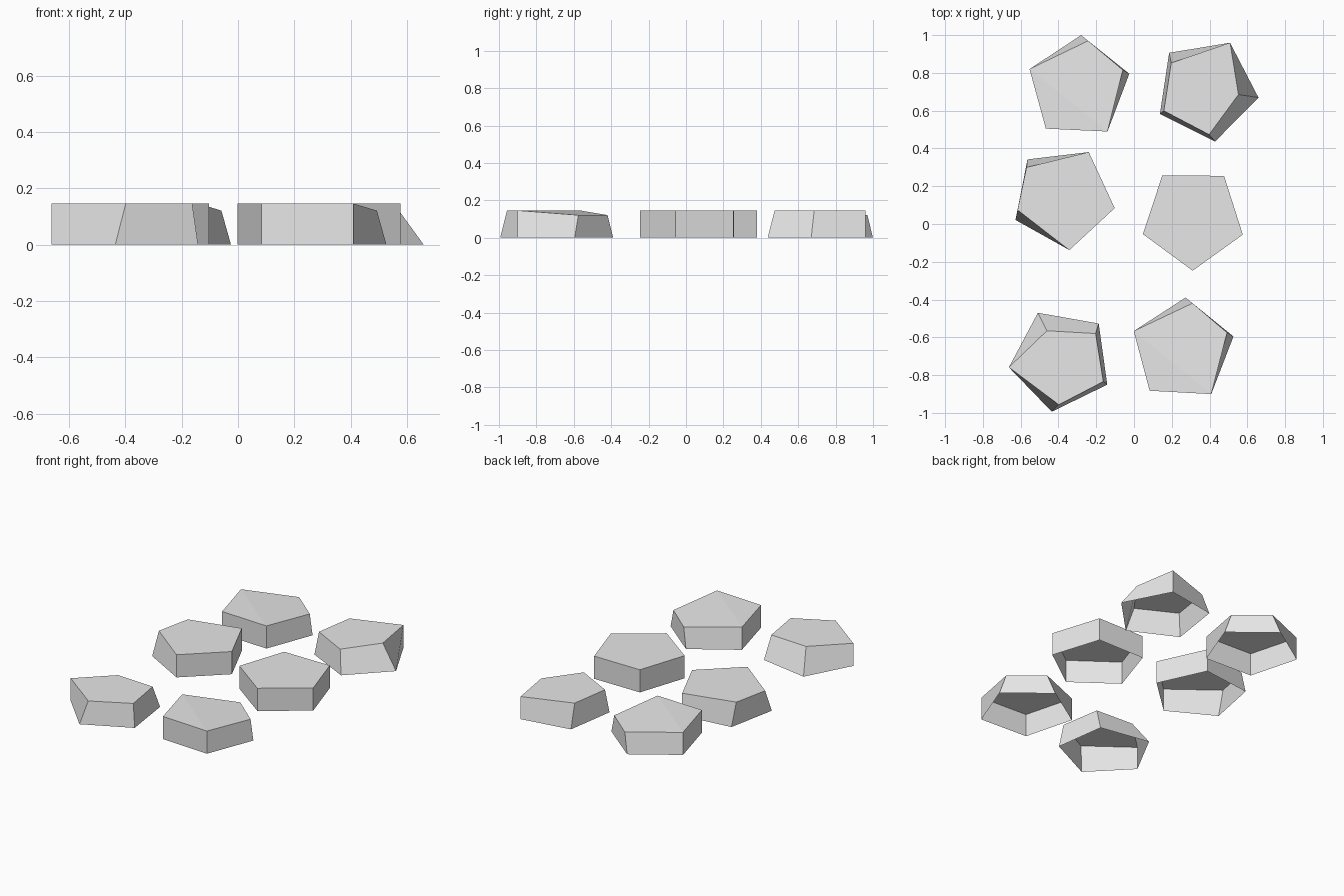
import bpy, bmesh, math

if "Cube" in bpy.data.objects:
    bpy.data.objects.remove(bpy.data.objects["Cube"])

HEIGHT = 0.146
RADIUS = 0.278
SIDES = 5

stone_mat = bpy.data.materials.new("stone_grey")
stone_mat.diffuse_color = (0.8, 0.8, 0.8, 1)
stone_mat.use_nodes = True
stone_mat.node_tree.nodes["Principled BSDF"].inputs["Base Color"].default_value = stone_mat.diffuse_color

# chipped pair of corners shared by two stones: corner -> (dx, dy, dz) of the top rim
CHIPPED = {1: (0.037, -0.03, -0.025), 2: (-0.034, 0.02, -0.025)}

# name, centre x, centre y, angle of first corner, top rim shifts
STONES = [
    ("stone_back_left", -0.293, 0.722, 159.3, CHIPPED),
    ("stone_back_right", 0.384, 0.711, 207.4,
     {0: (0.021, 0.016, 0), 1: (0.011, -0.053, 0), 3: (-0.106, 0.016, 0), 4: (-0.032, 0.037, 0)}),
    ("stone_middle_left", -0.375, 0.138, 204.8,
     {0: (0.011, 0.053, 0), 1: (-0.005, -0.042, 0)}),
    ("stone_middle_right", 0.312, 0.031, 197.7, {}),
    ("stone_front_left", -0.387, -0.720, 188.0,
     {1: (0.048, -0.095, 0), 2: (-0.016, -0.053, 0), 3: (-0.021, 0.016, 0), 4: (0.037, 0.037, 0)}),
    ("stone_front_right", 0.258, -0.667, 158.9, CHIPPED),
]


def paving_stone(name, cx, cy, angle, shifts):
    """Five-sided stone, open underneath, with individually worn top corners."""
    bm = bmesh.new()
    base, top = [], []
    for i in range(SIDES):
        a = math.radians(angle - i * 360 / SIDES)   # clockwise seen from above
        x, y = RADIUS * math.cos(a), RADIUS * math.sin(a)
        dx, dy, dz = shifts.get(i, (0, 0, 0))
        base.append(bm.verts.new((x, y, 0)))
        top.append(bm.verts.new((x + dx, y + dy, HEIGHT + dz)))
    # walls
    for i in range(SIDES):
        j = (i + 1) % SIDES
        bm.faces.new((base[j], base[i], top[i], top[j]))
    # top, as a fan so that lowered corners fold cleanly
    for i in range(1, SIDES - 1):
        bm.faces.new((top[0], top[i + 1], top[i]))
    mesh = bpy.data.meshes.new(name)
    bm.to_mesh(mesh)
    bm.free()
    mesh.materials.append(stone_mat)
    obj = bpy.data.objects.new(name, mesh)
    obj.location = (cx, cy, 0)
    bpy.context.collection.objects.link(obj)


for stone in STONES:
    paving_stone(*stone)
